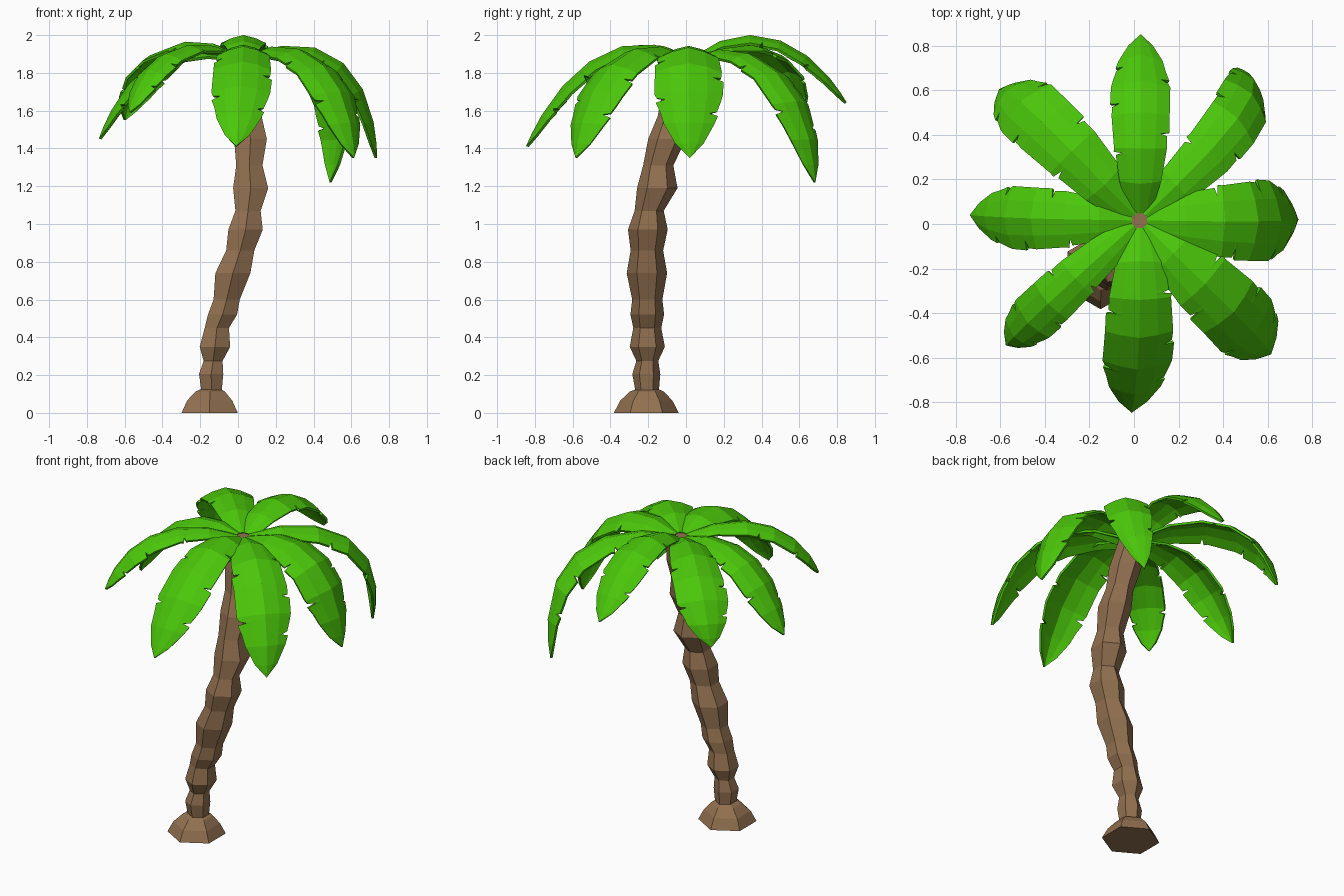
import bpy, bmesh, math
from mathutils import Vector

cube = bpy.data.objects.get("Cube")
if cube:
    bpy.data.objects.remove(cube, do_unlink=True)


def make_material(name, rgb):
    mat = bpy.data.materials.new(name)
    mat.use_nodes = True
    mat.diffuse_color = (*rgb, 1)
    bsdf = mat.node_tree.nodes["Principled BSDF"]
    bsdf.inputs["Base Color"].default_value = (*rgb, 1)
    bsdf.inputs["Roughness"].default_value = 0.9
    return mat


bark = make_material("bark brown", (0.29, 0.165, 0.08))
green = make_material("leaf green", (0.07, 0.57, 0.003))


def finish(name, bm, mat):
    bmesh.ops.recalc_face_normals(bm, faces=bm.faces)
    mesh = bpy.data.meshes.new(name)
    bm.to_mesh(mesh)
    bm.free()
    mesh.materials.append(mat)
    obj = bpy.data.objects.new(name, mesh)
    bpy.context.collection.objects.link(obj)
    return obj


def stacked_rings(name, rings, mat, sides=6):
    """Closed tube through rings of (z, centre x, centre y, radius)."""
    bm = bmesh.new()
    loops = []
    for z, x, y, r in rings:
        angles = [math.pi / 2 + math.tau * i / sides for i in range(sides)]
        loops.append([bm.verts.new((x + r * math.cos(a), y + r * math.sin(a), z)) for a in angles])
    for low, high in zip(loops, loops[1:]):
        for i in range(sides):
            j = (i + 1) % sides
            bm.faces.new((low[i], low[j], high[j], high[i]))
    bm.faces.new(loops[0])
    bm.faces.new(loops[-1])
    return finish(name, bm, mat)


# Root mound
stacked_rings("root_mound", [
    (0, -0.15, -0.21, 0.172), (0.065, -0.15, -0.21, 0.138),
    (0.113, -0.147, -0.207, 0.09), (0.125, -0.145, -0.205, 0.06)], bark)

# Leaning trunk with swollen joints
stacked_rings("trunk", [
    (0.10, -0.14, -0.205, 0.06), (0.205, -0.142, -0.21, 0.074),
    (0.275, -0.132, -0.205, 0.058), (0.35, -0.122, -0.205, 0.093),
    (0.45, -0.112, -0.205, 0.074), (0.52, -0.082, -0.205, 0.089),
    (0.60, -0.06, -0.205, 0.08), (0.74, -0.027, -0.207, 0.107),
    (0.86, 0.012, -0.207, 0.086), (0.97, 0.04, -0.202, 0.105),
    (1.07, 0.053, -0.195, 0.077), (1.19, 0.067, -0.152, 0.107),
    (1.31, 0.06, -0.147, 0.08), (1.45, 0.066, -0.10, 0.1),
    (1.57, 0.054, -0.068, 0.082), (1.70, 0.045, -0.03, 0.095),
    (1.885, 0.02, 0.02, 0.085)], bark)

STATIONS = [0, 0.17, 0.36, 0.55, 0.72, 0.87, 0.95, 1]
WIDTHS = [0.38, 0.7, 0.89, 0.98, 1, 0.74, 0.4, 0]
NOTCHES = {-1: (0.34, 0.62, 0.83), 1: (0.45, 0.76)}


def bezier(p, t):
    s = 1 - t
    return p[0] * s**3 + p[1] * (3 * s * s * t) + p[2] * (3 * s * t * t) + p[3] * t**3


def sample(values, t):
    """Straight interpolation between the leaf stations."""
    for i in range(len(STATIONS) - 1):
        if t <= STATIONS[i + 1]:
            k = (t - STATIONS[i]) / (STATIONS[i + 1] - STATIONS[i])
            return values[i] * (1 - k) + values[i + 1] * k
    return values[-1]


def palm_leaf(name, path, half_width):
    """Arched, folded blade with slits cut into both edges."""
    path = [Vector(p) for p in path]
    out = path[2] - path[0]
    side = Vector((out.y, -out.x, 0)).normalized()
    spine = [bezier(path, t) for t in STATIONS]
    normals = []
    for t in STATIONS:
        tangent = bezier(path, min(t + 0.02, 1)) - bezier(path, max(t - 0.02, 0))
        normals.append(side.cross(tangent).normalized())

    cuts = [(t, 0, 1) for t in STATIONS]
    for s, places in NOTCHES.items():
        for t in places:
            cuts += [(t - 0.02, s, 0.97), (t - 0.008, s, 0.72), (t, s, 1.04)]
    cuts.sort(key=lambda c: c[0])

    bm = bmesh.new()
    rows = []
    for t, cut_side, factor in cuts:
        centre, normal = sample(spine, t), sample(normals, t)
        width = half_width * sample(WIDTHS, t)
        row = []
        for u in (-1, -0.55, 0, 0.55, 1):
            v = u * factor if u == cut_side else u
            drop = 0.36 * width * abs(v) ** 1.5
            row.append(bm.verts.new(centre + side * (v * width) - normal * drop))
        rows.append(row)
    for a, b in zip(rows, rows[1:]):
        for i in range(4):
            bm.faces.new((a[i], a[i + 1], b[i + 1], b[i]))
    bmesh.ops.remove_doubles(bm, verts=bm.verts, dist=0.0005)
    obj = finish(name, bm, green)
    solid = obj.modifiers.new("thickness", "SOLIDIFY")
    solid.thickness = 0.014
    solid.offset = 0


# Crown: name, inner control, outer control, tip, half width
CROWN = [
    ("back_leaf", (0.03, 0.3, 2.08), (0.03, 0.62, 2.02), (0.03, 0.845, 1.64), 0.13),
    ("front_leaf", (0.03, -0.3, 2.06), (0.03, -0.65, 1.86), (-0.01, -0.84, 1.41), 0.153),
    ("left_leaf", (0.4, 0.01, 2.04), (0.72, 0.01, 1.88), (0.73, 0.02, 1.35), 0.178),
    ("right_leaf", (-0.3, 0.02, 1.98), (-0.58, 0.025, 1.87), (-0.73, 0.04, 1.45), 0.138),
    ("back_left_leaf", (0.32, 0.29, 1.99), (0.66, 0.63, 1.87), (0.49, 0.68, 1.22), 0.13),
    ("front_left_leaf", (0.29, -0.25, 2.03), (0.59, -0.52, 1.87), (0.61, -0.58, 1.35), 0.16),
    ("back_right_leaf", (-0.26, 0.3, 2.06), (-0.55, 0.62, 1.93), (-0.6, 0.6, 1.55), 0.15),
    ("front_right_leaf", (-0.25, -0.23, 2.03), (-0.5, -0.46, 1.91), (-0.57, -0.54, 1.59), 0.11),
]
for leaf, inner, outer, tip, half in CROWN:
    aim = Vector((outer[0], outer[1], 0)).normalized() * 0.035
    root = Vector((0.025, 0.015, 1.885)) + aim
    palm_leaf(leaf, (root, inner, outer, tip), half)
